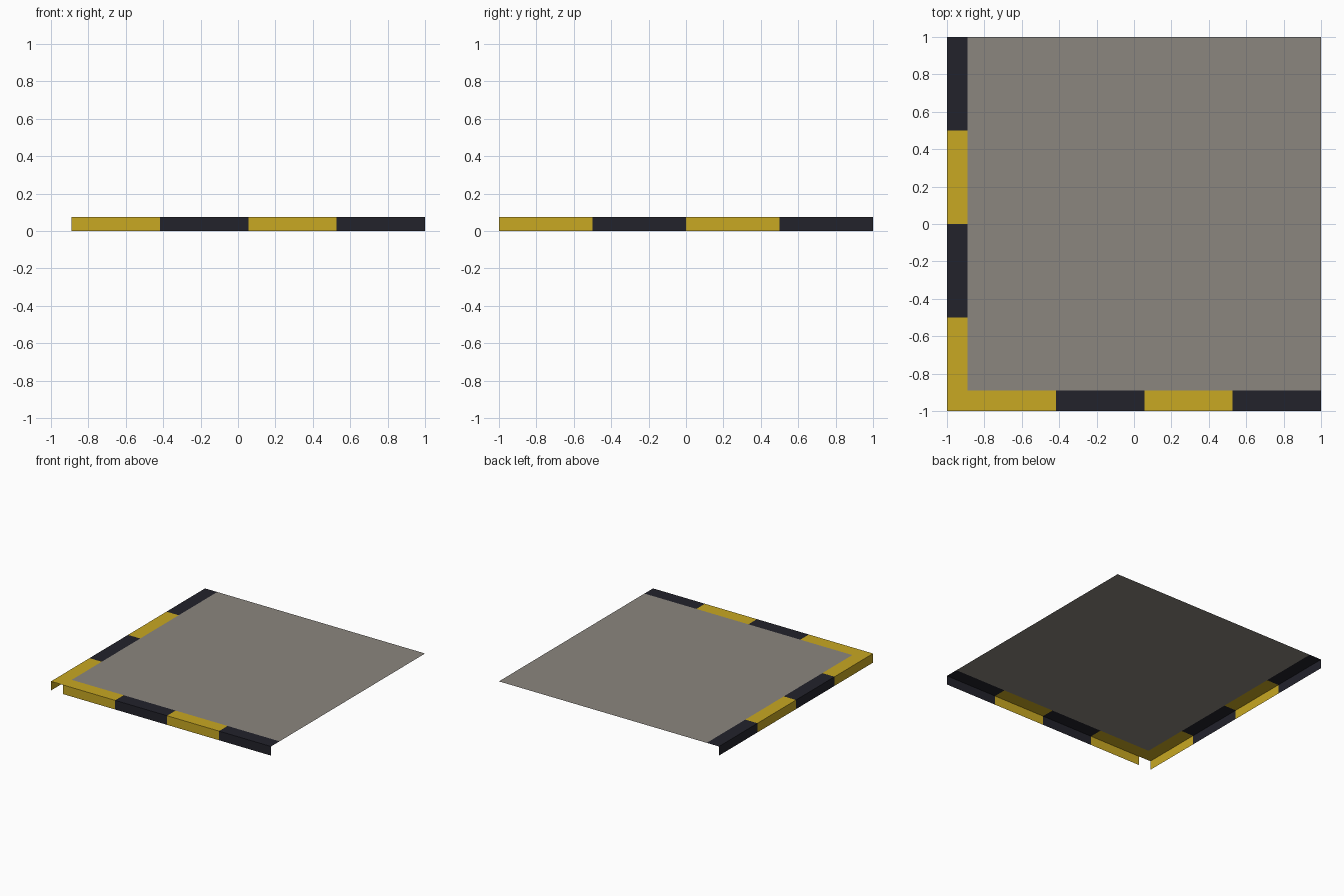
import bpy
from mathutils import Vector

cube = bpy.data.objects.get("Cube")
if cube:
    bpy.data.objects.remove(cube, do_unlink=True)

TOP = 0.075      # deck height
INNER = -0.889   # inner edge of the striped border
STRIPES = 4


def material(name, color):
    mat = bpy.data.materials.new(name)
    mat.use_nodes = True
    mat.diffuse_color = (*color, 1)
    mat.node_tree.nodes["Principled BSDF"].inputs["Base Color"].default_value = (*color, 1)
    return mat


concrete = material("warm_grey", (0.258, 0.238, 0.209))
yellow = material("safety_yellow", (0.578, 0.392, 0.016))
black = material("dark_navy", (0.016, 0.016, 0.024))


def sheet(name, origin, along, across, mats, pieces=1):
    """Flat sheet split along its length, its materials alternating."""
    origin, along, across = Vector(origin), Vector(along), Vector(across)
    verts, faces = [], []
    for i in range(pieces + 1):
        start = origin + along * (i / pieces)
        verts += [start, start + across]
    for i in range(pieces):
        a = 2 * i
        faces.append((a, a + 2, a + 3, a + 1))
    mesh = bpy.data.meshes.new(name)
    mesh.from_pydata(verts, [], faces)
    for mat in mats:
        mesh.materials.append(mat)
    for i, face in enumerate(mesh.polygons):
        face.material_index = i % len(mats)
    obj = bpy.data.objects.new(name, mesh)
    bpy.context.collection.objects.link(obj)
    return obj


span = 1 - INNER
band = INNER + 1
hazard = [yellow, black]

# Deck surface
sheet("deck", (INNER, INNER, TOP), (span, 0, 0), (0, span, 0), [concrete])

# Striped border on the top, running from the corner along both edges
sheet("front_border", (INNER, -1, TOP), (span, 0, 0), (0, band, 0), hazard, STRIPES)
sheet("side_border", (INNER, -1, TOP), (0, 2, 0), (-band, 0, 0), hazard, STRIPES)

# Striped skirts hanging from the border, the front one stopping short of the corner
sheet("front_skirt", (INNER, -1, 0), (span, 0, 0), (0, 0, TOP), hazard, STRIPES)
side = sheet("side_skirt", (-1, -1, TOP), (0, 2, 0), (0, 0, -TOP), hazard, STRIPES)
